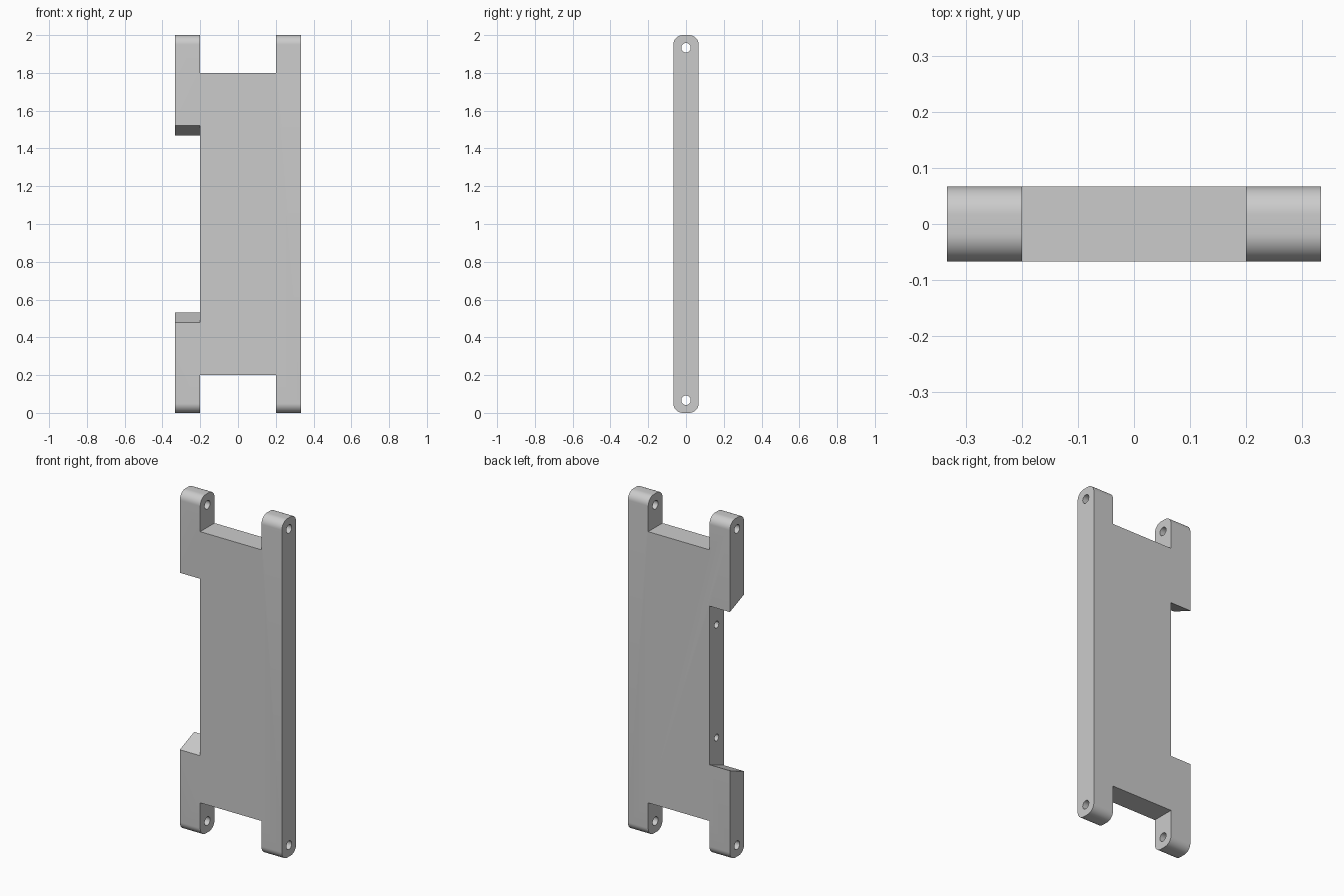
import bpy
import bmesh
import math

HALF_X, HALF_Y, HEIGHT = 0.333, 0.0667, 2.0
ARM_X, ARM_Z = 0.2, 0.2
ROUND = 0.05

default = bpy.data.objects.get("Cube")
if default:
    bpy.data.objects.remove(default, do_unlink=True)

grey = bpy.data.materials.new("light grey")
grey.use_nodes = True
colour = (0.6, 0.6, 0.6, 1)
grey.diffuse_color = colour
grey.node_tree.nodes["Principled BSDF"].inputs["Base Color"].default_value = colour


def prism(name, profile, axis_vector, start):
    """Extrude a closed planar profile along a vector."""
    bm = bmesh.new()
    face = bm.faces.new([bm.verts.new([p + s for p, s in zip(pt, start)]) for pt in profile])
    out = bmesh.ops.extrude_face_region(bm, geom=[face])
    verts = [v for v in out["geom"] if isinstance(v, bmesh.types.BMVert)]
    bmesh.ops.translate(bm, verts=verts, vec=axis_vector)
    bmesh.ops.recalc_face_normals(bm, faces=bm.faces)
    mesh = bpy.data.meshes.new(name)
    bm.to_mesh(mesh)
    bm.free()
    mesh.materials.append(grey)
    obj = bpy.data.objects.new(name, mesh)
    bpy.context.collection.objects.link(obj)
    return obj


def arc(cy, cz, radius, first, last, steps):
    angles = [math.radians(first + (last - first) * i / steps) for i in range(steps + 1)]
    return [(0, cy + radius * math.cos(a), cz + radius * math.sin(a)) for a in angles]


def bore(name, x0, x1, z, radius):
    """Round cutter running along x."""
    return prism(name, arc(0, z, radius, 0, 360, 32)[:-1], (x1 - x0, 0, 0), (x0, 0, 0))


# Plate with rounded ends, extruded across its width
y, low, high = HALF_Y - ROUND, ROUND, HEIGHT - ROUND
outline = (arc(y, high, ROUND, 0, 90, 12) + arc(-y, high, ROUND, 90, 180, 12)
           + arc(-y, low, ROUND, 180, 270, 12) + arc(y, low, ROUND, 270, 360, 12))
plate = prism("hinge_plate", outline, (2 * HALF_X, 0, 0), (-HALF_X, 0, 0))

cutters = []

# Gaps between the end arms
for name, z0, z1 in (("bottom_gap", -0.1, ARM_Z), ("top_gap", HEIGHT - ARM_Z, HEIGHT + 0.1)):
    rect = [(-ARM_X, 0, z0), (ARM_X, 0, z0), (ARM_X, 0, z1), (-ARM_X, 0, z1)]
    cutters.append(prism(name, rect, (0, 0.4, 0), (0, -0.2, 0)))

# Side notch, narrower at the back than at the front
front, back = 0.522, 0.468
notch = [(0, -HALF_Y, 1 - front), (0, HALF_Y, 1 - back),
         (0, HALF_Y, 1 + back), (0, -HALF_Y, 1 + front)]
slope = (front - back) / (2 * HALF_Y)
notch = [(0, 2 * py, 1 + math.copysign(abs(pz - 1) - slope * py, pz - 1)) for _, py, pz in notch]
cutters.append(prism("side_notch", notch, (0.2, 0, 0), (-ARM_X - 0.2, 0, 0)))

# Pin holes through the arms, and blind screw holes in the notch wall
for name, z in (("lower", 0.067), ("upper", HEIGHT - 0.067)):
    cutters.append(bore(name + "_pin_hole", -0.5, 0.5, z, 0.025))
for name, z in (("lower", 0.667), ("upper", 1.333)):
    cutters.append(bore(name + "_screw_hole", -0.3, 0.0, z, 0.02))

# Cut everything, then remove the cutters
bpy.ops.object.select_all(action="DESELECT")
bpy.context.view_layer.objects.active = plate
plate.select_set(True)
for cutter in cutters:
    cutter.hide_render = True
    mod = plate.modifiers.new(cutter.name, "BOOLEAN")
    mod.operation = "DIFFERENCE"
    mod.solver = "EXACT"
    mod.object = cutter
    bpy.ops.object.modifier_apply(modifier=mod.name)
for cutter in cutters:
    bpy.data.objects.remove(cutter, do_unlink=True)

bpy.ops.object.shade_smooth_by_angle(angle=math.radians(30))
